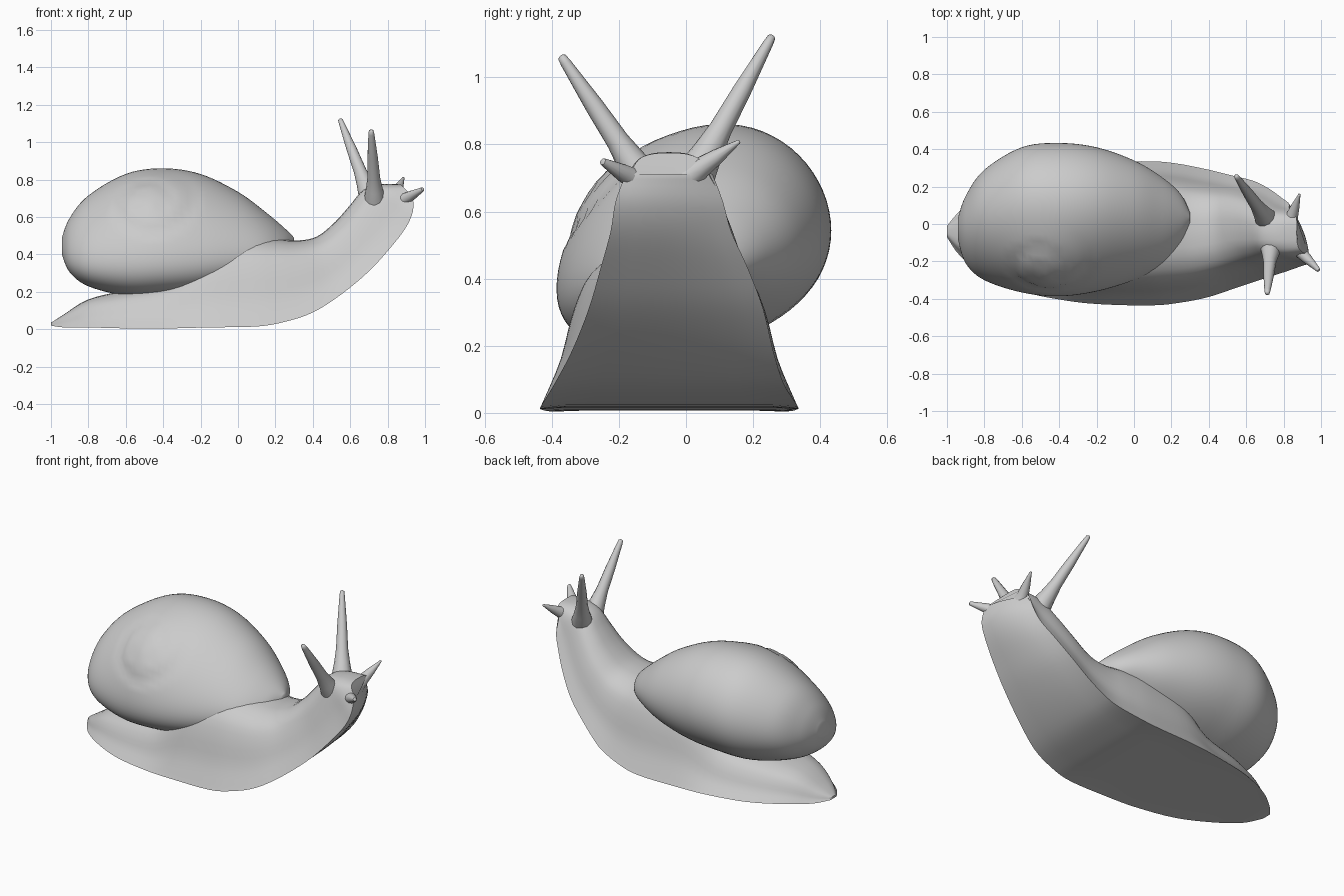
import bpy
import math
from mathutils import Vector

cube = bpy.data.objects.get("Cube")
if cube:
    bpy.data.objects.remove(cube, do_unlink=True)

grey = bpy.data.materials.new("plain grey")
grey.use_nodes = True
colour = (0.6, 0.6, 0.6, 1)
grey.diffuse_color = colour
grey.node_tree.nodes["Principled BSDF"].inputs["Base Color"].default_value = colour


def smooth_path(keys, steps):
    """Catmull-Rom interpolation through tuples of any length."""
    out = []
    last = len(keys) - 1
    for i in range(last):
        a, b = keys[max(i - 1, 0)], keys[i]
        c, d = keys[i + 1], keys[min(i + 2, last)]
        for s in range(steps):
            t = s / steps
            out.append([q + t / 2 * (r - p + t * (2 * p - 5 * q + 4 * r - u
                        + t * (3 * (q - r) + u - p)))
                        for p, q, r, u in zip(a, b, c, d)])
    return out + [list(keys[-1])]


def loft(name, rings):
    """Skin closed rings of equal length and cap both ends."""
    n = len(rings[0])
    verts = [p for ring in rings for p in ring]
    faces = [(k * n + j, k * n + (j + 1) % n, (k + 1) * n + (j + 1) % n, (k + 1) * n + j)
             for k in range(len(rings) - 1) for j in range(n)]
    faces += [tuple(reversed(range(n))), tuple(range(len(verts) - n, len(verts)))]
    mesh = bpy.data.meshes.new(name)
    mesh.from_pydata(verts, [], faces)
    mesh.materials.append(grey)
    obj = bpy.data.objects.new(name, mesh)
    bpy.context.collection.objects.link(obj)
    bpy.ops.object.select_all(action="DESELECT")
    obj.select_set(True)
    bpy.context.view_layer.objects.active = obj
    bpy.ops.object.mode_set(mode="EDIT")
    bpy.ops.mesh.select_all(action="SELECT")
    bpy.ops.mesh.normals_make_consistent(inside=False)
    bpy.ops.object.mode_set(mode="OBJECT")
    bpy.ops.object.shade_smooth_by_angle(angle=math.radians(50))
    return obj


# Body stations: sole x, sole z, back x, back z, middle y, half width
stations = [
    (-1.0, .02, -1.0, .035, -.04, .03), (-.93, .01, -.93, .08, -.05, .12),
    (-.8, .01, -.8, .16, -.05, .22), (-.6, .005, -.6, .21, -.05, .31),
    (-.36, .005, -.36, .27, -.05, .36), (-.16, .01, -.16, .47, -.05, .38),
    (.1, .015, .05, .5, -.05, .385), (.25, .04, .2, .485, -.05, .37),
    (.4, .09, .31, .475, -.05, .34), (.55, .185, .42, .495, -.04, .3),
    (.7, .31, .52, .575, -.03, .26), (.81, .43, .6, .665, -.035, .22),
    (.895, .54, .67, .745, -.045, .18), (.935, .63, .76, .775, -.05, .16),
    (.935, .71, .87, .775, -.05, .13)]

# Half cross-section: sideways fraction, height fraction
half = smooth_path([(1, 0), (.96, .07), (.84, .3), (.74, .6), (.6, .83), (.33, .97), (0, 1)], 3)
section = half + [(-w, h) for w, h in reversed(half[:-1])]
section += [(f / 5, .01) for f in range(-4, 5)]

# The raised head is turned a little, so its left edge sits further back
rings = []
for sx, sz, bx, bz, mid, wide in smooth_path(stations, 4):
    twist = max(0, sx - .4) * .05
    rings.append([Vector((sx + (bx - sx) * h - twist * (1 + w) ** 2 * (1 - h),
                          mid + wide * w, sz + (bz - sz) * h)) for w, h in section])
loft("body", rings)

# Shell stations: x, low y, high y, low z, high z
shell_keys = [
    (-.942, -.08, .03, .4, .49), (-.9, -.21, .15, .305, .595),
    (-.8, -.3, .29, .23, .715), (-.6, -.365, .41, .18, .83),
    (-.4, -.385, .433, .18, .86), (-.2, -.36, .41, .2, .83),
    (0, -.3, .34, .25, .735), (.15, -.23, .25, .31, .625),
    (.25, -.13, .16, .36, .54), (.3, .0, .06, .43, .49)]
centre = Vector((-.42, .02, .52))
axis = Vector((-.07, -.28, .19)).normalized()
side = axis.cross(Vector((1, 0, 0))).normalized()
across = side.cross(axis)


def whorl(p):
    """Raise a low spire at the shell's apex and press a spiral seam into it."""
    v = p - centre
    if v.dot(axis) <= 0:
        return p
    u, w = v.dot(across), v.dot(side)
    r = max(math.hypot(u, w), .02)
    turn = math.atan2(w, u) / math.tau - math.log(r / .25) / math.log(2.4)
    gap = abs((turn + .5) % 1 - .5)
    fade = max(0, min(1, (.27 - r) / .06))
    seam = .014 * fade * math.exp(-(gap / .13) ** 2)
    return p + axis * (.035 * math.exp(-(r / .2) ** 2) - seam)


rings = []
for x, y0, y1, z0, z1 in smooth_path(shell_keys, 6):
    ring = []
    for k in range(72):
        t = math.tau * k / 72
        lean = .27 - .2 * math.cos(t)
        p = Vector((x, (y0 + y1) / 2 + (y1 - y0) / 2 * math.cos(t),
                    (z0 + z1) / 2 + (z1 - z0) / 2 * math.sin(t + lean)))
        ring.append(whorl(p))
    rings.append(ring)
loft("shell", rings)


def tentacle(name, base, tip, thick, end):
    """Tapered feeler with a flared root and a blunt tip."""
    base, tip = Vector(base), Vector(tip)
    turn = (tip - base).to_track_quat("Z", "Y")
    profile = [(0, thick * 1.4), (.12, thick * 1.3), (.25, thick), (.4, thick * .75),
               (.65, (thick + end) / 2.2), (.95, end), (.99, end * .8), (1, end * .3)]
    loft(name, [[base.lerp(tip, f) + turn @ Vector((r * math.cos(math.tau * k / 12),
                 r * math.sin(math.tau * k / 12), 0)) for k in range(12)]
                for f, r in profile])


tentacle("left_eye_stalk", (.725, .0, .66), (.545, .258, 1.125), .046, .015)
tentacle("right_eye_stalk", (.735, -.09, .64), (.712, -.373, 1.065), .046, .016)
tentacle("right_feeler", (.81, -.07, .65), (.99, -.25, .75), .046, .013)
tentacle("left_feeler", (.82, -.03, .68), (.885, .16, .81), .043, .008)
